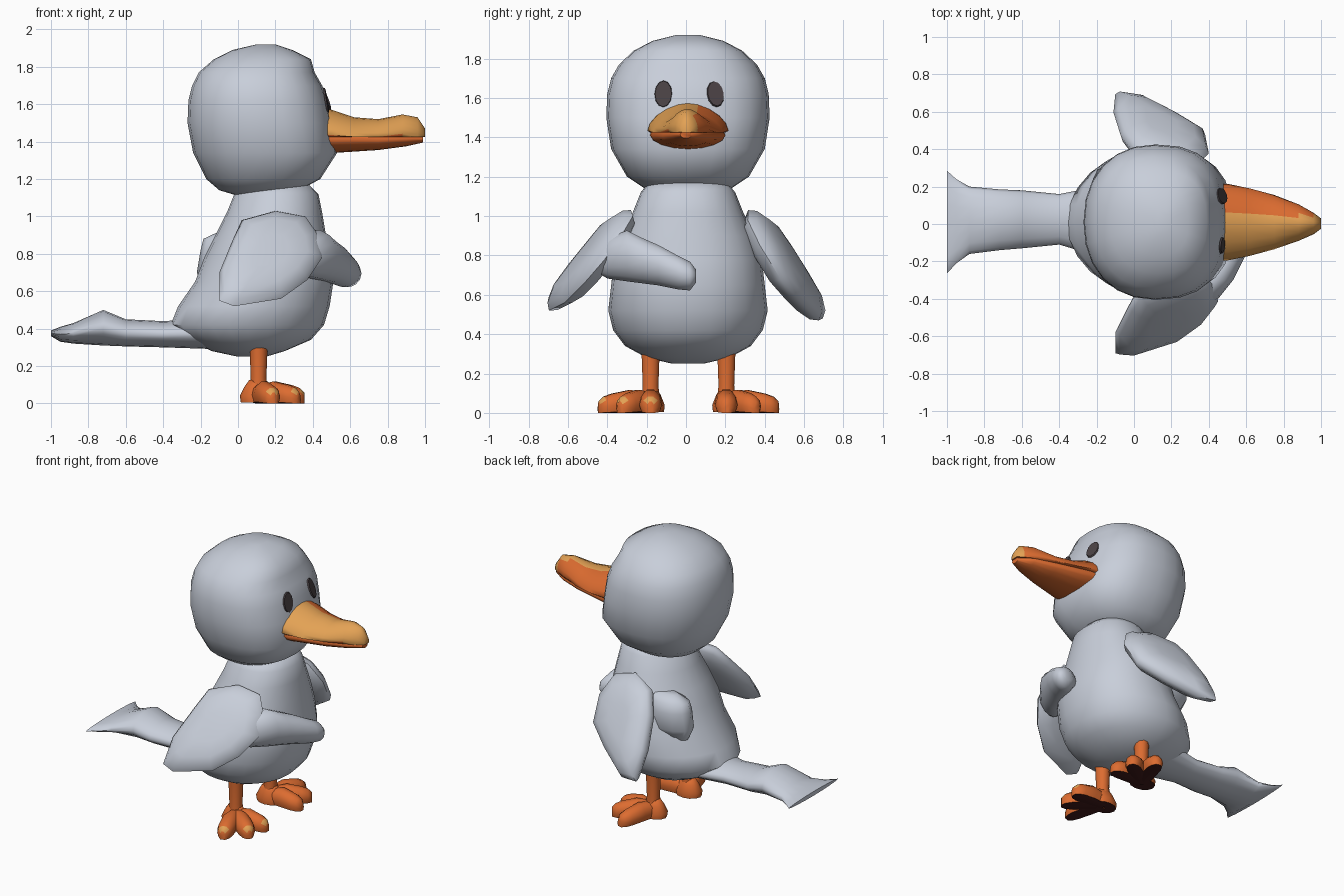
import bpy, bmesh, math
from mathutils import Vector, Matrix

if "Cube" in bpy.data.objects:
    bpy.data.objects.remove(bpy.data.objects["Cube"])


def material(name, rgb):
    m = bpy.data.materials.new(name)
    m.use_nodes = True
    m.diffuse_color = (*rgb, 1)
    m.node_tree.nodes["Principled BSDF"].inputs["Base Color"].default_value = (*rgb, 1)
    return m


GREY = material("pale_grey", (0.58, 0.62, 0.70))
ORANGE = material("orange", (0.72, 0.15, 0.03))
TAN = material("light_orange", (0.77, 0.36, 0.09))
SOLE = material("dark_maroon", (0.05, 0.01, 0.01))
DARK = material("eye_dark", (0.07, 0.055, 0.06))

# Axis order for lofts: the loft direction, then the two section directions
ORDER = {"x": (0, 1, 2), "y": (1, 0, 2), "z": (2, 0, 1)}


def build(name, rings, mats, rule=None):
    """Skin a list of point rings into a closed, smooth-shaded object."""
    bm = bmesh.new()
    loops = [[bm.verts.new(p) for p in ring] for ring in rings]
    n = len(loops[0])
    for low, high in zip(loops, loops[1:]):
        for i in range(n):
            j = (i + 1) % n
            bm.faces.new((low[i], low[j], high[j], high[i]))
    bm.faces.new(loops[0])
    bm.faces.new(loops[-1])
    bmesh.ops.recalc_face_normals(bm, faces=bm.faces)
    if rule:
        for f in bm.faces:
            f.material_index = rule(f.calc_center_median(), f.normal)
    mesh = bpy.data.meshes.new(name)
    bm.to_mesh(mesh)
    bm.free()
    for m in mats:
        mesh.materials.append(m)
    obj = bpy.data.objects.new(name, mesh)
    bpy.context.collection.objects.link(obj)
    bpy.ops.object.select_all(action="DESELECT")
    obj.select_set(True)
    bpy.context.view_layer.objects.active = obj
    bpy.ops.object.shade_smooth_by_angle(angle=math.radians(60))
    return obj


def loft(axis, stations, sides=20, front=2.0, back=None):
    """Rings of superellipses; station = position, min/max of both section axes."""
    rings = []
    for t, a0, a1, b0, b1 in stations:
        ring = []
        for k in range(sides):
            ang = math.tau * k / sides
            c, s = math.cos(ang), math.sin(ang)
            power = back if back and c < 0 else front
            a = math.copysign(abs(c) ** (2 / power), c)
            b = math.copysign(abs(s) ** (2 / power), s)
            p = Vector((0, 0, 0))
            for i, v in zip(ORDER[axis], (t, (a0 + a1 + a * (a1 - a0)) / 2, (b0 + b1 + b * (b1 - b0)) / 2)):
                p[i] = v
            ring.append(p)
        rings.append(ring)
    return rings


def upright(rows, y=0.01):
    """Stations for shapes symmetric in y: height, back, front, half width."""
    return [(z, x0, x1, y - w, y + w) for z, x0, x1, w in rows]


# Head: broad rounded block with a flattened face and a brow edge
head = build("head", loft("z", upright([
    (1.11, 0, 0.24, 0.12), (1.14, -0.1, 0.33, 0.22), (1.2, -0.17, 0.44, 0.31),
    (1.34, -0.24, 0.53, 0.39), (1.5, -0.27, 0.5, 0.415), (1.62, -0.265, 0.48, 0.41),
    (1.7, -0.245, 0.45, 0.39), (1.77, -0.21, 0.41, 0.35), (1.84, -0.13, 0.39, 0.275),
    (1.89, -0.03, 0.29, 0.18), (1.92, 0.1, 0.2, 0.06)]), 24, 2.5, 2.2), [GREY])

# Body: pear shape with a narrow neck
build("body", loft("z", upright([
    (0.25, 0, 0.15, 0.08), (0.28, -0.14, 0.25, 0.21), (0.34, -0.27, 0.39, 0.32),
    (0.42, -0.36, 0.46, 0.38), (0.52, -0.32, 0.49, 0.405), (0.65, -0.23, 0.51, 0.39),
    (0.78, -0.18, 0.49, 0.375), (0.9, -0.12, 0.47, 0.335), (1.02, -0.06, 0.45, 0.28),
    (1.12, -0.02, 0.43, 0.24), (1.17, 0.03, 0.38, 0.2)]), 24, 2.2, 1.9), [GREY])

# Left shoulder: soft lump behind the root of the left wing
build("left_shoulder", loft("z", upright([
    (0.62, -0.18, 0.15, 0.05), (0.7, -0.22, 0.15, 0.1), (0.82, -0.2, 0.15, 0.11),
    (0.88, -0.185, 0.15, 0.09), (0.92, -0.1, 0.15, 0.05)], 0.24), 12), [GREY])

# Tail: long flat paddle flaring to a straight edge
build("tail", loft("x", [
    (-0.1, -0.2, 0.22, 0.29, 0.46), (-0.4, -0.11, 0.16, 0.3, 0.44),
    (-0.6, -0.13, 0.18, 0.305, 0.45), (-0.72, -0.14, 0.185, 0.31, 0.5),
    (-0.88, -0.16, 0.2, 0.32, 0.43), (-0.95, -0.21, 0.24, 0.33, 0.41),
    (-1.0, -0.265, 0.285, 0.36, 0.39)], 16, 1.8), [GREY])


# Wings: padded leaf shapes sloping outward and backward from the shoulders
def wing(name, outline, side, y_top, slope, pad, twist=0.2):
    mid = sum((Vector(p) for p in outline), Vector((0, 0))) / len(outline)
    out = Vector((twist, side, slope)).normalized()
    rings = []
    for scale, push in ((0.35, 1), (0.7, 0.85), (0.92, 0.45), (1, 0), (0.92, -0.45), (0.7, -0.85), (0.35, -1)):
        ring = []
        for p in outline:
            x, z = mid + (Vector(p) - mid) * scale
            y = y_top + (1.03 - z) * slope - twist * x
            ring.append(Vector((x, side * y, z)) + out * push * pad)
        rings.append(ring)
    build(name, rings, [GREY])


wing("right_wing", [(0.02, 0.98), (0.2, 1.03), (0.36, 1.0), (0.43, 0.9), (0.45, 0.78), (0.37, 0.66),
                    (0.23, 0.56), (-0.02, 0.52), (-0.1, 0.55), (-0.1, 0.7), (-0.03, 0.87)], -1, 0.32, 0.73, 0.07)
wing("left_wing", [(0, 0.98), (0.17, 1.03), (0.33, 0.98), (0.4, 0.85), (0.38, 0.68), (0.22, 0.57),
                   (0.03, 0.47), (-0.1, 0.48), (-0.11, 0.65), (-0.07, 0.85)], 1, 0.35, 0.59, 0.08)

# Right forewing: folded across the chest
build("right_forewing", loft("y", [
    (-0.46, 0.26, 0.36, 0.72, 0.8), (-0.4, 0.26, 0.45, 0.68, 0.89), (-0.3, 0.3, 0.53, 0.665, 0.93),
    (-0.22, 0.34, 0.57, 0.655, 0.89), (-0.14, 0.4, 0.61, 0.645, 0.855), (-0.04, 0.47, 0.65, 0.625, 0.8),
    (0.02, 0.5, 0.66, 0.62, 0.77), (0.05, 0.55, 0.64, 0.66, 0.73)], 14), [GREY])

# Beak: lighter upper bill on one flank and ridge, darker elsewhere
upper = loft("x", [
    (0.4, -0.19, 0.21, 1.3, 1.59), (0.5, -0.195, 0.215, 1.3, 1.57), (0.62, -0.17, 0.19, 1.31, 1.53),
    (0.75, -0.135, 0.155, 1.33, 1.52), (0.88, -0.09, 0.105, 1.34, 1.545),
    (0.96, -0.055, 0.06, 1.36, 1.53), (1.0, -0.025, 0.03, 1.4, 1.47)], 20, 1.7)
for ring in upper:
    for p in ring:
        p.z = max(p.z, 1.425)
build("upper_bill", upper, [ORANGE, TAN], lambda c, n: int(c.y < 0.045 and n.z > -0.5))
build("lower_bill", loft("x", [
    (0.4, -0.19, 0.2, 1.33, 1.5), (0.52, -0.18, 0.2, 1.34, 1.48), (0.75, -0.12, 0.14, 1.355, 1.46),
    (0.9, -0.075, 0.09, 1.375, 1.45), (0.99, -0.03, 0.03, 1.395, 1.43)], 16, 1.9), [ORANGE])

# Eyes: thin oval plates laid on the face
bpy.context.view_layer.update()
for name, y in (("right_eye", -0.115), ("left_eye", 0.15)):
    _, spot, normal, _ = head.ray_cast(Vector((2, y, 1.62)), Vector((-1, 0, 0)))
    across = Vector((0, 0, 1)).cross(normal).normalized()
    place = Matrix((normal, across, normal.cross(across))).transposed()
    rings = loft("x", [(-0.004, -0.045, 0.045, -0.07, 0.07), (0.005, -0.042, 0.042, -0.066, 0.066)], 12)
    build(name, [[spot + place @ p for p in r] for r in rings], [DARK])

# Legs and splayed feet: dark soles, lighter tips on the right foot's toes
sole_rule = lambda c, n: 1 if n.z < -0.6 and c.z < 0.03 else 0
for side, word, y in ((-1, "right", -0.18), (1, "left", 0.205)):
    build(word + "_leg", loft("z", [(z, 0.11 - r, 0.11 + r, y - r, y + r)
          for z, r in ((0.05, 0.05), (0.14, 0.042), (0.3, 0.048))], 10), [ORANGE])
    build(word + "_heel", loft("z", [(z, 0.1 - r, 0.11 + r, y - r * 0.8, y + r * 0.8)
          for z, r in ((0.005, 0.085), (0.04, 0.09), (0.09, 0.065), (0.125, 0.04))], 12), [ORANGE, SOLE], sole_rule)
    for toe, (angle, length) in enumerate(((0, 0.245), (36, 0.265), (73, 0.275))):
        turn = Matrix.Rotation(math.radians(angle * side), 3, "Z")
        rows = [(t * length, -w, w, -0.02, h) for t, w, h in (
            (0, 0.045, 0.1), (0.4, 0.06, 0.12), (0.75, 0.057, 0.1), (0.9, 0.045, 0.085), (1, 0.02, 0.06))]
        rings = [[turn @ p + Vector((0.11, y, 0)) for p in r] for r in loft("x", rows, 10)]
        for ring in rings:
            for p in ring:
                p.z = max(p.z, 0)

        def toe_rule(c, n, reach=length):
            tip = (c - Vector((0.11, y, c.z))).length > reach * 0.85
            return sole_rule(c, n) or (2 if side < 0 and tip and n.z > 0.2 else 0)

        build(f"{word}_toe_{toe + 1}", rings, [ORANGE, SOLE, TAN], toe_rule)
